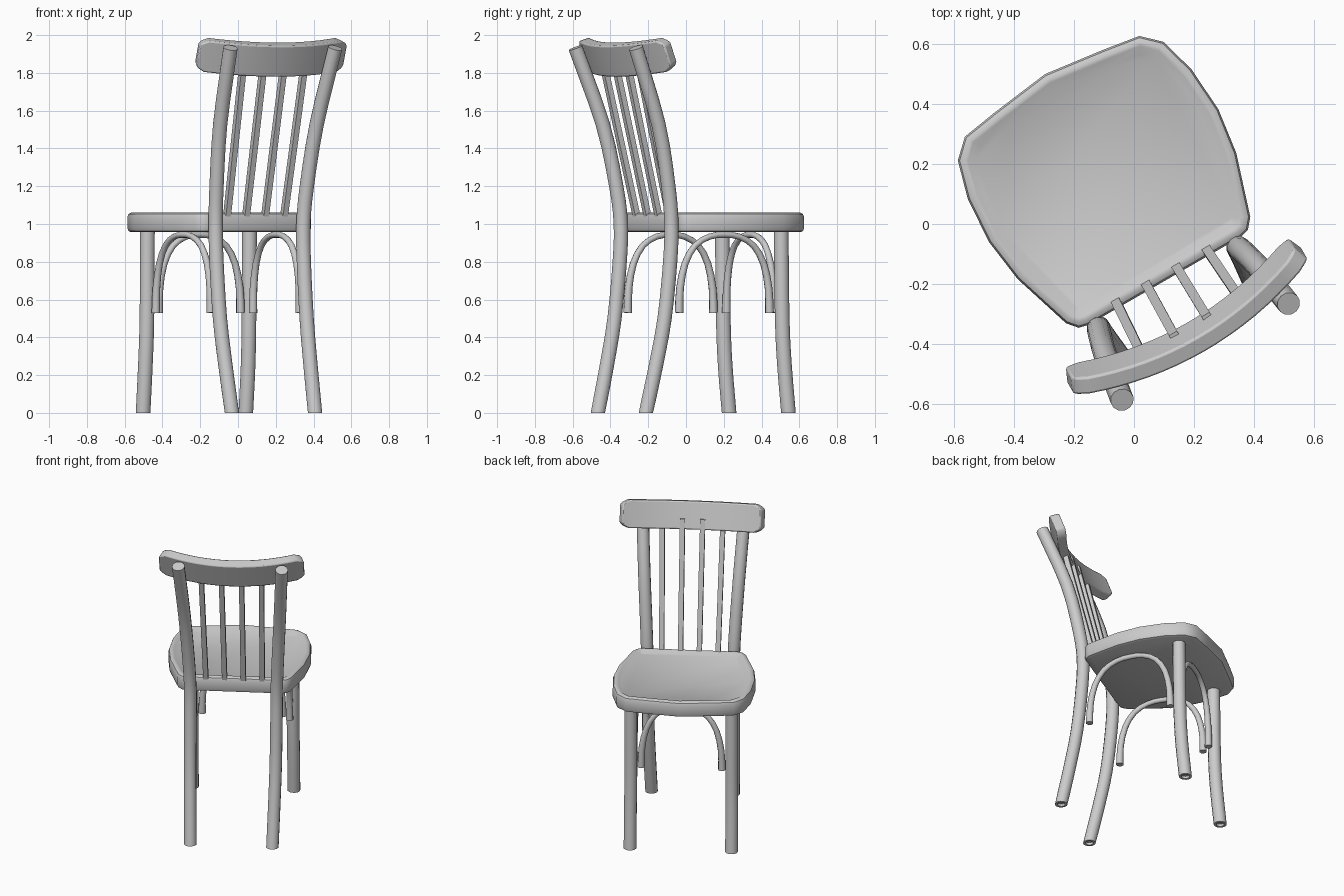
import bpy, bmesh, math
from mathutils import Vector, Matrix

cube = bpy.data.objects.get("Cube")
if cube:
    bpy.data.objects.remove(cube, do_unlink=True)

wood = bpy.data.materials.new("grey wood")
wood.use_nodes = True
GREY = (0.6, 0.6, 0.6, 1)
wood.diffuse_color = GREY
wood.node_tree.nodes["Principled BSDF"].inputs["Base Color"].default_value = GREY

# the chair is turned, facing back and to the right
PLACE = Matrix.Rotation(math.radians(30), 4, "Z") @ Matrix.Translation((-0.007, 0, 0))
X, Y, Z = Vector((1, 0, 0)), Vector((0, 1, 0)), Vector((0, 0, 1))


def loft(name, rings, bevel=0, recess=0):
    """Skin closed rings of points, cap both ends."""
    bm = bmesh.new()
    loops = [[bm.verts.new(p) for p in ring] for ring in rings]
    n = len(loops[0])
    for a, b in zip(loops, loops[1:]):
        for i in range(n):
            j = (i + 1) % n
            bm.faces.new((a[i], a[j], b[j], b[i]))
    first = bm.faces.new(loops[0])
    bm.faces.new(loops[-1])
    bmesh.ops.recalc_face_normals(bm, faces=bm.faces[:])
    if recess:
        bmesh.ops.inset_region(bm, faces=[first], thickness=recess)
        bmesh.ops.inset_region(bm, faces=[first], thickness=0.002, depth=-recess)
    mesh = bpy.data.meshes.new(name)
    bm.to_mesh(mesh)
    bm.free()
    mesh.transform(PLACE)
    mesh.materials.append(wood)
    obj = bpy.data.objects.new(name, mesh)
    bpy.context.collection.objects.link(obj)
    if bevel:
        mod = obj.modifiers.new("soft edges", "BEVEL")
        mod.width, mod.segments, mod.limit_method = bevel, 2, "ANGLE"
        mod.angle_limit = math.radians(40)
    bpy.ops.object.select_all(action="DESELECT")
    obj.select_set(True)
    bpy.context.view_layer.objects.active = obj
    bpy.ops.object.shade_smooth_by_angle(angle=math.radians(40))
    return obj


def smooth_path(points, steps=3):
    """Catmull-Rom curve through the points."""
    p = [Vector(q) for q in points]
    p = [2 * p[0] - p[1]] + p + [2 * p[-1] - p[-2]]
    out = []
    for a, b, c, d in zip(p, p[1:], p[2:], p[3:]):
        for k in range(steps):
            t = k / steps
            out.append(0.5 * (2 * b + (c - a) * t + (2 * a - 5 * b + 4 * c - d) * t * t
                              + (3 * b - a - 3 * c + d) * t ** 3))
    return out + [p[-2]]


def tube(name, path, radius, sides=12, ref=X, flat_start=True, recess=0):
    """Round bar along a path; radius is a function of the position 0..1."""
    rings = []
    last = len(path) - 1
    for i, p in enumerate(path):
        t = (path[min(i + 1, last)] - path[max(i - 1, 0)]).normalized()
        if i == 0 and flat_start:
            t = Z
        a = (ref - t * ref.dot(t)).normalized()
        b = t.cross(a)
        r = radius(i / last)
        angles = [math.tau * (k + 0.5) / sides for k in range(sides)]
        rings.append([p + r * (math.cos(w) * a + math.sin(w) * b) for w in angles])
    return loft(name, rings, recess=recess)


# seat: rounded trapezoid with a sunken top
half = [(0.293, -0.215), (0.325, -0.207), (0.354, -0.173), (0.42, 0.035), (0.441, 0.19),
        (0.43, 0.35), (0.395, 0.476), (0.335, 0.533), (0.21, 0.553)]
outline = [Vector(p) for p in half + [(0, 0.58)] + [(-x, y) for x, y in reversed(half)]]


def inset(points, amount):
    result = []
    for i, p in enumerate(points):
        d1 = (p - points[i - 1]).normalized()
        d2 = (points[(i + 1) % len(points)] - p).normalized()
        n = Vector((-d1.y - d2.y, d1.x + d2.x)).normalized()
        result.append(p + n * amount)
    return result


seat_profile = [(0.02, 0.957), (0.006, 0.963), (0, 0.98), (0, 1.035), (0.006, 1.052),
                (0.02, 1.06), (0.034, 1.058), (0.06, 1.042)]
loft("seat", [[(p.x, p.y, z) for p in inset(outline, d)] for d, z in seat_profile])

for side, label in ((-1, "left"), (1, "right")):
    # rear leg and back post in one bent bar
    post = [(0.254, -0.388, 0), (0.26, -0.33, 0.25), (0.265, -0.28, 0.5), (0.267, -0.247, 0.8),
            (0.268, -0.24, 1), (0.276, -0.263, 1.2), (0.295, -0.335, 1.53), (0.32, -0.487, 1.933)]
    tube(label + "_back_post", smooth_path([(side * x, y, z) for x, y, z in post]),
         lambda t: 0.039, recess=0.015)

    # front leg, splayed forward at the foot
    leg = [(0.314, 0.449, 0), (0.314, 0.425, 0.25), (0.312, 0.412, 0.5), (0.312, 0.406, 0.97)]
    tube(label + "_front_leg", smooth_path([(side * x, y, z) for x, y, z in leg]),
         lambda t: 0.04, recess=0.015)

# bentwood arches under the seat
rise = [(-1, 0.53), (-0.98, 0.66), (-0.87, 0.79), (-0.65, 0.885), (-0.33, 0.933)]
arch = rise + [(0, 0.943)] + [(-s, z) for s, z in reversed(rise)]


def arch_bar(name, start, end, ref):
    mid, reach = (start + end) / 2, (end - start) / 2
    path = smooth_path([mid + reach * s + Z * z for s, z in arch], 2)
    tube(name, path, lambda t: 0.016 + 0.007 * abs(2 * t - 1) ** 2, 10, ref, False)


arch_bar("front_arch", Vector((-0.25, 0.395, 0)), Vector((0.25, 0.395, 0)), Y)
for side, label in ((-1, "left"), (1, "right")):
    arch_bar(label + "_side_arch", Vector((side * 0.272, -0.195, 0)),
             Vector((side * 0.297, 0.343, 0)), X)

# four square back slats
for i, s in enumerate((-1, -1 / 3, 1 / 3, 1)):
    path = [Vector((s * 0.174, -0.195, 1.03)), Vector((s * 0.188, -0.395, 1.86))]
    tube("back_slat_%d" % (i + 1), path, lambda t: 0.022, 4)

# curved top rail, leaning back, with cut corners
lean = math.radians(20)
up = Vector((0, -math.sin(lean), math.cos(lean)))
forward = Vector((0, math.cos(lean), math.sin(lean)))
BOW = 0.47
stations = [(-0.44, 0.62), (-0.425, 0.82), (-0.395, 1)]
stations += [(0.395 * k / 8, 1) for k in range(-7, 8)]
stations += [(-u, h) for u, h in reversed(stations[:3])]
rings = []
for u, h in stations:
    centre = Vector((0, -0.4285, 1.87)) + X * u + forward * (BOW * u * u)
    normal = (forward - X * (2 * BOW * u)).normalized()
    rings.append([centre + normal * (0.03 * a) + up * (0.088 * h * b)
                  for a, b in ((-1, -1), (1, -1), (1, 1), (-1, 1))])
loft("top_rail", rings, bevel=0.008)
